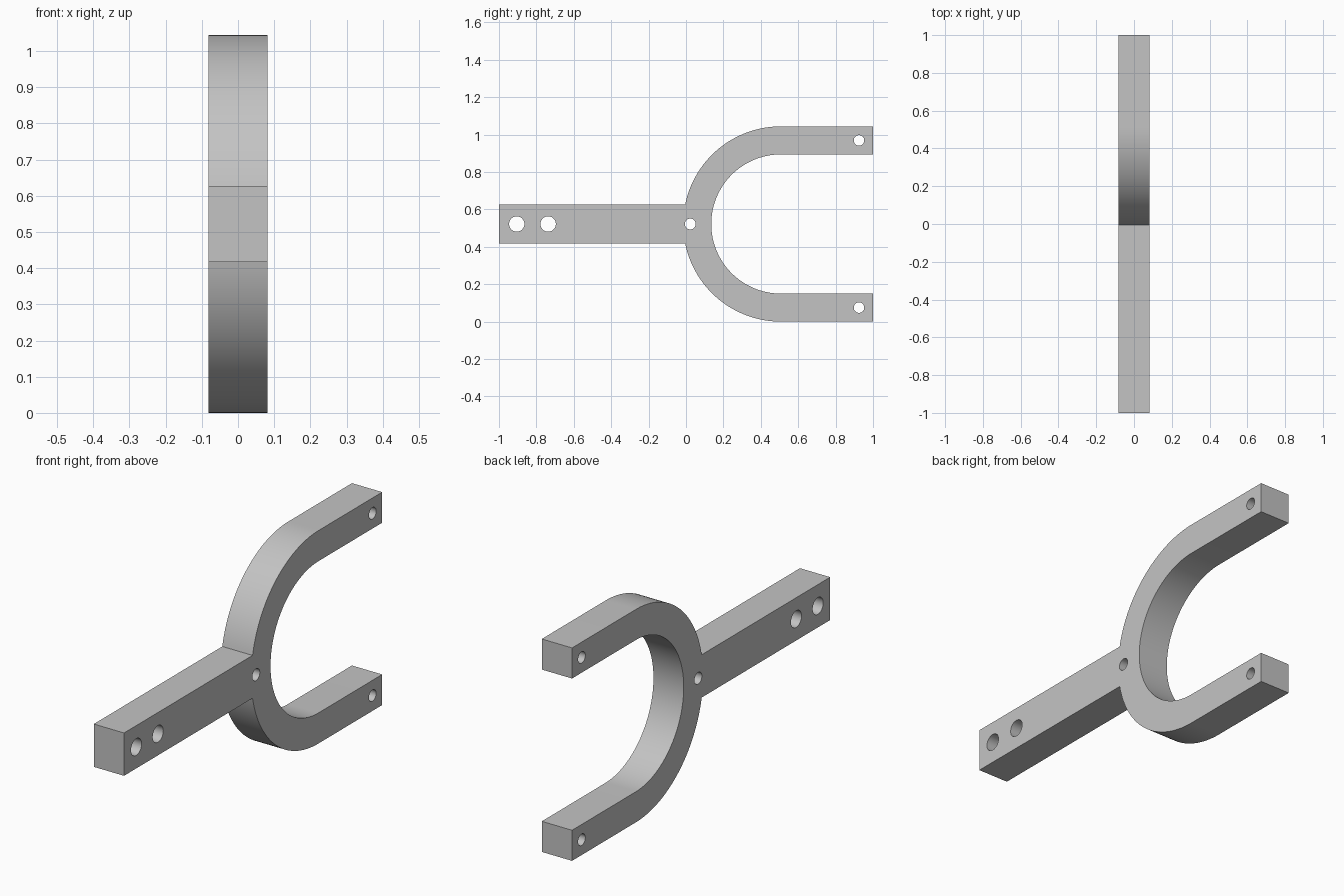
import bpy
import bmesh
import math
from mathutils import Matrix

if "Cube" in bpy.data.objects:
    bpy.data.objects.remove(bpy.data.objects["Cube"])

HALF = 0.082            # half thickness
MID = 0.522             # height of the centre line, also the outer radius
INNER = 0.372           # inner radius of the yoke
BEND = 0.507            # y of the arc centre
HANDLE = 0.105          # half height of the handle


def arc(y, z, radius, start, end, steps):
    return [(y + radius * math.cos(start + (end - start) * i / steps),
             z + radius * math.sin(start + (end - start) * i / steps))
            for i in range(steps + 1)]


def circle(y, z, radius, steps=40):
    return arc(y, z, radius, 0, 2 * math.pi, steps)[:-1]


# Outline: upper prong, upper outer arc, handle, lower outer arc, lower prong, inner arc
quarter = math.pi / 2
join = math.pi - math.asin(HANDLE / MID)
upper = [(1, 2 * MID)] + arc(BEND, MID, MID, quarter, join, 40)
upper.append((-1, MID + HANDLE))
lower = [(y, 2 * MID - z) for y, z in reversed(upper)]
inner = arc(BEND, MID, INNER, 3 * quarter, quarter, 72)
outline = upper + lower + [(1, MID - INNER)] + inner + [(1, MID + INNER)]

# Pin holes through the handle, the joint and both prongs
prong_offset = (MID + INNER) / 2
holes = [circle(-0.905, MID, 0.041), circle(-0.737, MID, 0.041), circle(0.023, MID, 0.029)]
holes += [circle(0.925, MID + side * prong_offset, 0.028) for side in (-1, 1)]

# Extruded profile with holes
curve = bpy.data.curves.new("fork_profile", "CURVE")
curve.dimensions = "2D"
curve.fill_mode = "BOTH"
curve.extrude = HALF
for loop in [outline] + holes:
    spline = curve.splines.new("POLY")
    spline.points.add(len(loop) - 1)
    for point, (y, z) in zip(spline.points, loop):
        point.co = (y, z, 0, 1)
    spline.use_cyclic_u = True

fork = bpy.data.objects.new("fork_bracket", curve)
bpy.context.collection.objects.link(fork)
bpy.ops.object.select_all(action="DESELECT")
fork.select_set(True)
bpy.context.view_layer.objects.active = fork
bpy.ops.object.convert(target="MESH")
fork = bpy.context.object
fork.name = "fork_bracket"

# Stand the profile upright and weld the caps to the walls
fork.data.transform(Matrix(((0, 0, 1, 0), (1, 0, 0, 0), (0, 1, 0, 0), (0, 0, 0, 1))))
bm = bmesh.new()
bm.from_mesh(fork.data)
bmesh.ops.remove_doubles(bm, verts=bm.verts, dist=0.0001)
bmesh.ops.recalc_face_normals(bm, faces=bm.faces)
bm.to_mesh(fork.data)
bm.free()
bpy.ops.object.shade_smooth_by_angle(angle=math.radians(20))

# Plain grey
grey = bpy.data.materials.new("light_grey")
grey.use_nodes = True
colour = (0.55, 0.55, 0.55, 1)
grey.diffuse_color = colour
grey.node_tree.nodes["Principled BSDF"].inputs["Base Color"].default_value = colour
fork.data.materials.clear()
fork.data.materials.append(grey)
